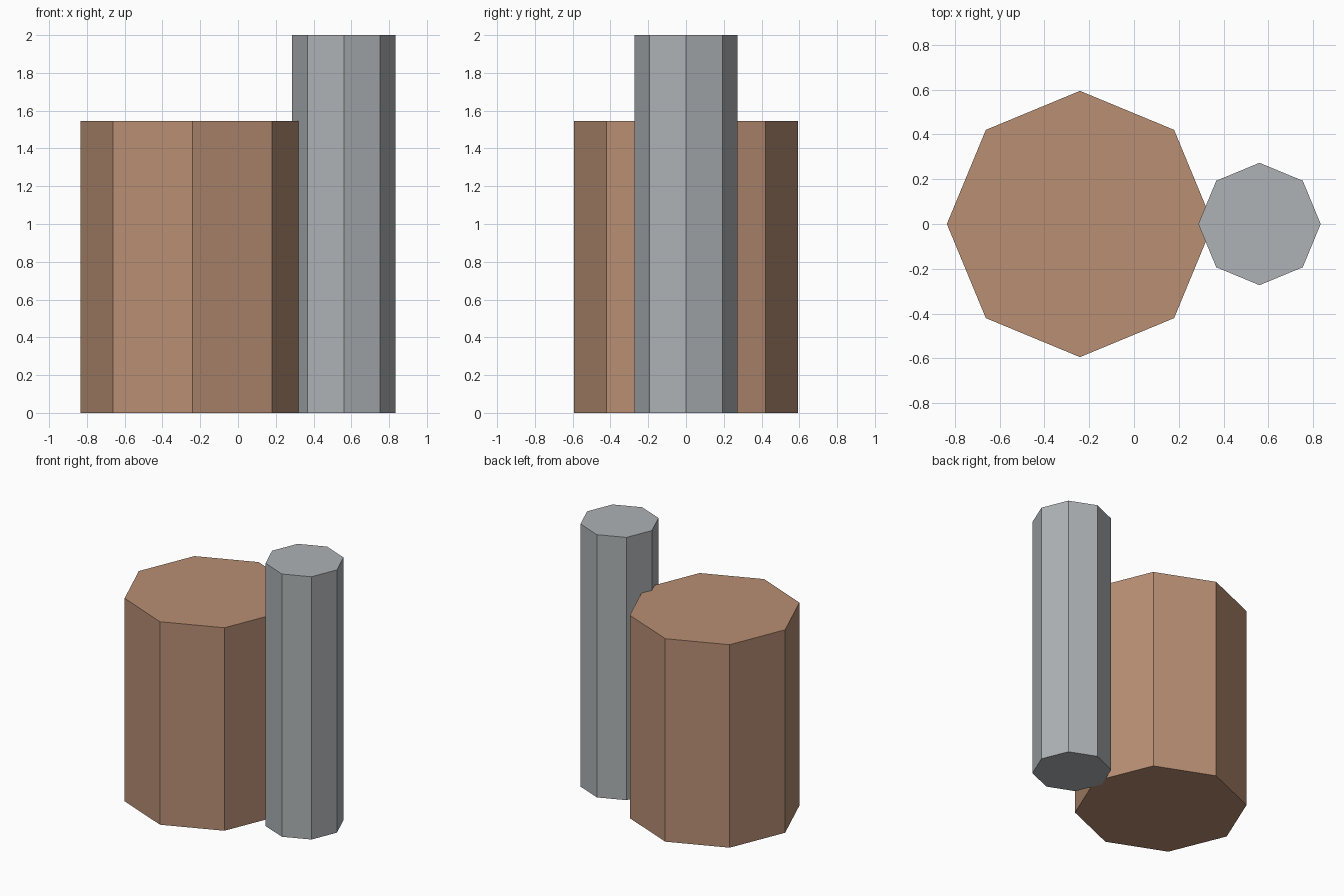
import bpy

if "Cube" in bpy.data.objects:
    bpy.data.objects.remove(bpy.data.objects["Cube"])


def material(name, rgb):
    mat = bpy.data.materials.new(name)
    mat.diffuse_color = (*rgb, 1.0)
    mat.use_nodes = True
    mat.node_tree.nodes["Principled BSDF"].inputs["Base Color"].default_value = mat.diffuse_color
    return mat


def octagonal_prism(name, x, radius, height, mat):
    """Upright eight-sided prism standing on the ground, corners on the axes."""
    bpy.ops.mesh.primitive_cylinder_add(
        vertices=8, radius=radius, depth=height, location=(x, 0, height / 2))
    obj = bpy.context.object
    obj.name = name
    obj.data.materials.append(mat)
    return obj


brown = material("warm brown", (0.48, 0.272, 0.175))
grey = material("cool grey", (0.42, 0.445, 0.46))

# Wide main body and the taller, slimmer column that cuts into its side
octagonal_prism("main_body", -0.241, 0.594, 1.545, brown)
octagonal_prism("side_column", 0.56, 0.273, 2.0, grey)
